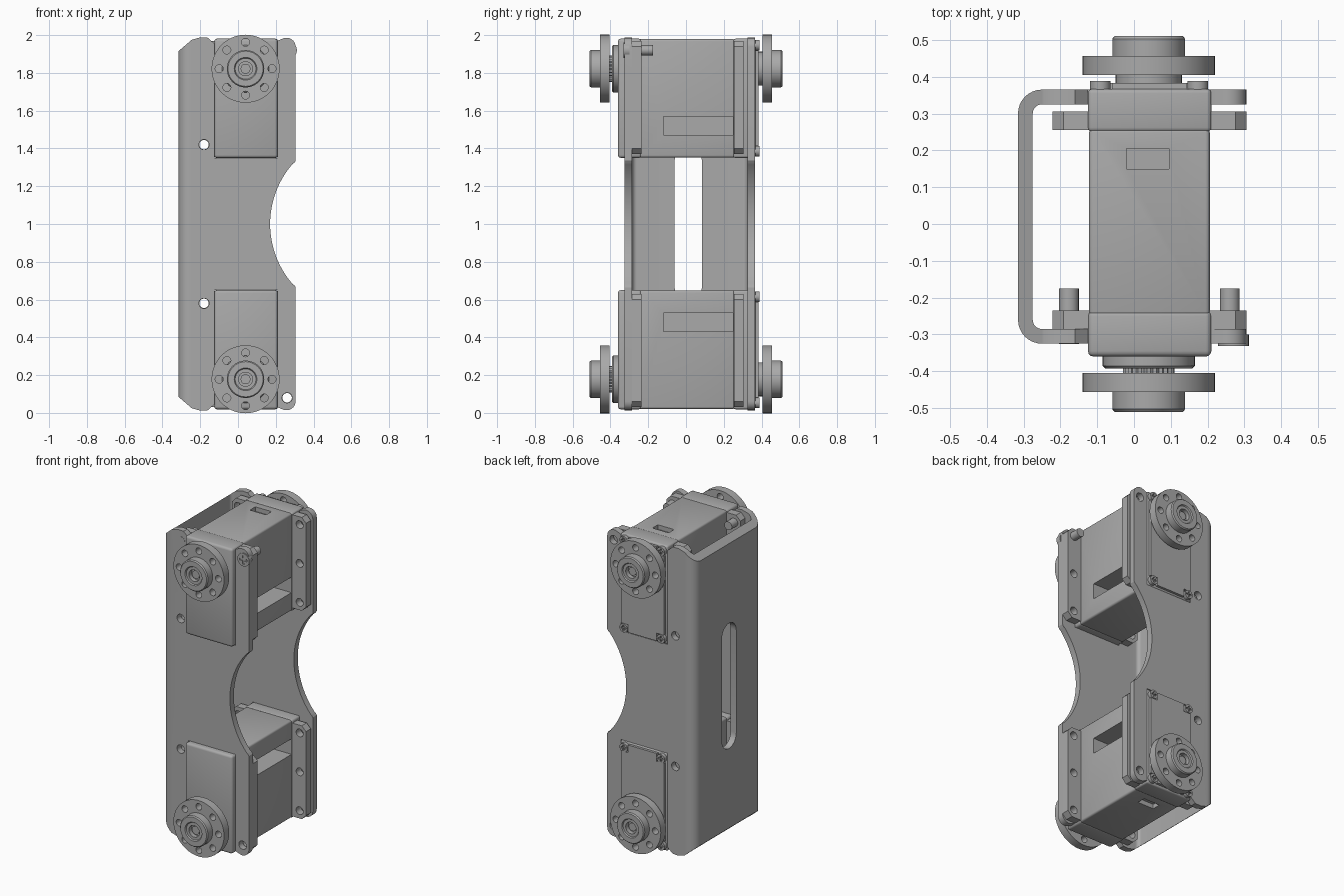
import bpy, bmesh, math
from mathutils import Matrix, Vector

old = bpy.data.objects.get("Cube")
if old:
    bpy.data.objects.remove(old, do_unlink=True)

grey = bpy.data.materials.new("mid grey")
grey.use_nodes = True
COLOUR = (0.4, 0.4, 0.4, 1)
grey.diffuse_color = COLOUR
grey.node_tree.nodes["Principled BSDF"].inputs["Base Color"].default_value = COLOUR


def finish(name, bm, bevel=0):
    bmesh.ops.recalc_face_normals(bm, faces=bm.faces)
    mesh = bpy.data.meshes.new(name)
    bm.to_mesh(mesh)
    bm.free()
    mesh.materials.append(grey)
    ob = bpy.data.objects.new(name, mesh)
    bpy.context.collection.objects.link(ob)
    if bevel:
        mod = ob.modifiers.new("bevel", "BEVEL")
        mod.width, mod.segments, mod.limit_method = bevel, 3, "ANGLE"
        apply(ob, mod)
    return ob


def apply(ob, mod):
    bpy.ops.object.select_all(action="DESELECT")
    bpy.context.view_layer.objects.active = ob
    ob.select_set(True)
    bpy.ops.object.modifier_apply(modifier=mod.name)


def combine(ob, tools, operation="DIFFERENCE"):
    for tool in tools:
        mod = ob.modifiers.new("cut", "BOOLEAN")
        mod.operation, mod.solver, mod.object = operation, "EXACT", tool
        apply(ob, mod)
        bpy.data.objects.remove(tool, do_unlink=True)


def prism(name, points, start, end, bevel=0):
    # Extrude a closed outline of 3D points by moving it from start to end
    bm = bmesh.new()
    face = bm.faces.new([bm.verts.new(Vector(p) + Vector(start)) for p in points])
    new = bmesh.ops.extrude_face_region(bm, geom=[face])["geom"]
    verts = [v for v in new if isinstance(v, bmesh.types.BMVert)]
    bmesh.ops.translate(bm, verts=verts, vec=Vector(end) - Vector(start))
    return finish(name, bm, bevel)


def plate(name, outline, y0, y1, bevel=0):
    return prism(name, [(x, 0, z) for x, z in outline], (0, y0, 0), (0, y1, 0), bevel)


def box(name, x0, x1, y0, y1, z0, z1, bevel=0):
    return plate(name, [(x0, z0), (x1, z0), (x1, z1), (x0, z1)], y0, y1, bevel)


def arc(cx, cy, r, a0, a1, n):
    angles = [math.radians(a0 + (a1 - a0) * i / n) for i in range(n + 1)]
    return [(cx + r * math.cos(a), cy + r * math.sin(a)) for a in angles]


def rod(name, x, z, r, y0, y1, n=24):
    return plate(name, arc(x, z, r, 0, 360, n)[:-1], y0, y1)


def lathe(name, x, z, profile, steps=48):
    # Spin (radius, y) points around a y-parallel axis
    bm = bmesh.new()
    verts = [bm.verts.new((x + r, y, z)) for r, y in profile]
    edges = [bm.edges.new(pair) for pair in zip(verts, verts[1:])]
    bmesh.ops.spin(bm, geom=verts + edges, cent=(x, 0, z), axis=(0, 1, 0),
                   angle=math.tau, steps=steps, use_duplicate=False)
    bmesh.ops.remove_doubles(bm, verts=bm.verts, dist=0.0005)
    return finish(name, bm)


def mirrored(ob):
    bm = bmesh.new()
    bm.from_mesh(ob.data)
    bm.transform(Matrix.Translation((0, 0, 2)) @ Matrix.Diagonal((1, 1, -1, 1)))
    return finish(ob.name.replace("upper", "lower"), bm)


# Bracket: bent channel section trimmed by the side outline
R, r = 0.065, 0.025
section = [(0.305, -0.325), *arc(-0.25, -0.26, R, 270, 180, 8),
           *arc(-0.25, 0.3, R, 180, 90, 8), (0.305, 0.365), (0.305, 0.325),
           *arc(-0.25, 0.3, r, 90, 180, 8), *arc(-0.25, -0.26, r, 180, 270, 8),
           (0.305, -0.285)]
bracket = prism("bracket", [(x, y, 0) for x, y in section], (0, 0, 0), (0, 0, 2))
top = [(-0.33, 1.0), (-0.33, 1.9), (-0.315, 1.915), (-0.245, 1.975), (-0.2, 1.988),
       (-0.16, 1.986), (-0.125, 1.955), (-0.125, 1.35), (0.208, 1.35), (0.208, 1.97),
       *arc(0.257, 1.938, 0.048, 110, 0, 8), (0.305, 1.335), (0.295, 1.32),
       *arc(0.654, 1.0, 0.484, 138, 180, 16)]
outline = top + [(x, 2 - z) for x, z in top[-2:0:-1]]
combine(bracket, [plate("trim", outline, -0.5, 0.5)], "INTERSECT")
slot = arc(0.012, 1.33, 0.073, 0, 180, 12) + arc(0.012, 0.67, 0.073, 180, 360, 12)
cuts = [prism("slot", [(0, y, z) for y, z in slot], (-0.4, 0, 0), (-0.2, 0, 0))]
for x, z in ((-0.18, 1.42), (0.26, 1.92)):
    cuts += [rod("hole", x, h, 0.027, -0.5, 0.5) for h in (z, 2 - z)]
combine(bracket, cuts)

# Upper servo, mirrored afterwards
CX, CZ = 0.04, 1.822
upper = []
case = box("upper_servo_case", -0.122, 0.206, -0.25, 0.26, 1.352, 1.979, 0.012)
combine(case, [box("pocket", 0.0, 0.3, -0.12, 0.25, 1.47, 1.57),
               box("socket", -0.02, 0.095, 0.15, 0.205, 1.95, 2.1)])
upper.append(case)
front = box("upper_front_cover", -0.125, 0.21, -0.36, -0.235, 1.35, 1.981, 0.015)
back = box("upper_back_cover", -0.125, 0.21, 0.25, 0.367, 1.35, 1.981, 0.012)
x0, x1, z0, z1, n = -0.11, 0.193, 1.362, 1.968, 0.05
panel = plate("upper_back_panel",
              [(x0 + n, z0), (x1 - n, z0), (x1 - n, z0 + n), (x1, z0 + n),
               (x1, z1 - n), (x1 - n, z1 - n), (x1 - n, z1), (x0 + n, z1),
               (x0 + n, z1 - n), (x0, z1 - n), (x0, z0 + n), (x0 + n, z0 + n)],
              0.36, 0.383)
upper += [front, back, panel]

# Cover screws with crossed slots
for x in (-0.092, 0.173):
    for z in (1.385, 1.947):
        screw = rod("upper_cover_screw", x, z, 0.028, 0.36, 0.389)
        combine(screw, [box("cross", x - a, x + a, 0.378, 0.5, z - b, z + b)
                        for a, b in ((0.018, 0.005), (0.005, 0.018))])
        upper.append(screw)

# Mounting ears with three holes each
for label, y0, y1 in (("front", -0.285, -0.235), ("back", 0.255, 0.305)):
    for side, xa, xb, hx in (("right", -0.222, -0.115, -0.18), ("left", 0.2, 0.305, 0.26)):
        c = 0.03
        if side == "right":
            shape = [(xb, 1.37), (xa + c, 1.37), (xa, 1.37 + c),
                     (xa, 1.97 - c), (xa + c, 1.97), (xb, 1.97)]
        else:
            shape = [(xa, 1.37), (xb - c, 1.37), (xb, 1.37 + c),
                     (xb, 1.97 - c), (xb - c, 1.97), (xa, 1.97)]
        ear = plate(f"upper_{label}_{side}_ear", shape, y0, y1)
        combine(ear, [rod("hole", hx, z, 0.025, -0.5, 0.5) for z in (1.42, 1.67, 1.92)])
        upper.append(ear)

# Output boss, splined shaft and round horns
upper.append(lathe("upper_front_boss", CX, CZ, [(0, -0.35), (0.125, -0.35),
                   (0.125, -0.385), (0.118, -0.392), (0, -0.392)]))
teeth = [(CX + (0.07 - 0.006 * (i % 2)) * math.cos(i * math.pi / 25),
          CZ + (0.07 - 0.006 * (i % 2)) * math.sin(i * math.pi / 25)) for i in range(50)]
upper.append(plate("upper_spline_shaft", teeth, -0.41, -0.38))
upper.append(rod("upper_back_boss", CX, CZ, 0.09, 0.36, 0.41, 40))
for label, s in (("front", -1), ("back", 1)):
    profile = [(0, 0.404), (0.18, 0.404), (0.18, 0.456), (0.099, 0.456),
               (0.099, 0.503), (0.093, 0.51), (0.06, 0.51), (0.055, 0.503), (0.037, 0.503),
               (0.037, 0.475), (0, 0.475)]
    horn = lathe(f"upper_{label}_horn", CX, CZ, [(q, s * y) for q, y in profile])
    combine(horn, [rod("hole", x, z, 0.021, -0.6, 0.6, 16)
                   for x, z in arc(CX, CZ, 0.14, 0, 315, 7)])
    upper.append(horn)
    upper.append(rod(f"upper_{label}_horn_screw", CX, CZ, 0.026,
                     *sorted((s * 0.47, s * 0.488))))

lower = [mirrored(ob) for ob in upper]

# Bracket fixing screws on the upper servo
fixings = [rod("right_fixing_screw", -0.177, 1.92, 0.027, -0.326, -0.175),
           rod("left_fixing_screw", 0.26, 1.92, 0.027, -0.326, -0.175)]
head = rod("left_fixing_head", 0.27, 1.92, 0.042, -0.332, -0.3)
combine(head, [box("cross", 0.27 - a, 0.27 + a, -0.4, -0.318, 1.92 - b, 1.92 + b)
               for a, b in ((0.028, 0.007), (0.007, 0.028))])
fixings.append(head)

# Smooth curved surfaces, keep edges crisp
bpy.ops.object.select_all(action="DESELECT")
for ob in [bracket] + upper + lower + fixings:
    ob.select_set(True)
bpy.context.view_layer.objects.active = bracket
bpy.ops.object.shade_smooth_by_angle(angle=math.radians(30))
